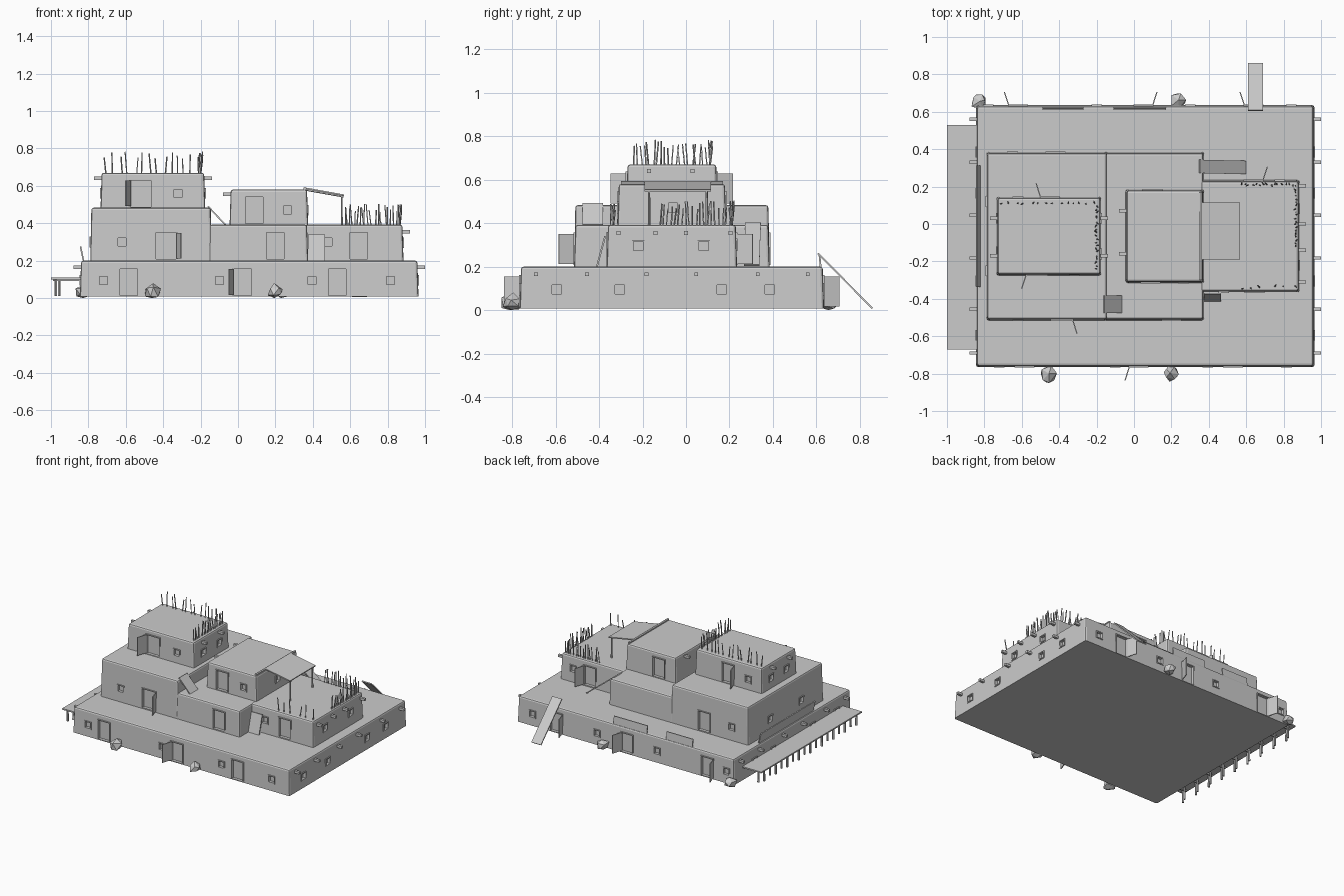
import bpy, bmesh, math, random
from mathutils import Matrix, Vector

if "Cube" in bpy.data.objects:
    bpy.data.objects.remove(bpy.data.objects["Cube"])
random.seed(4)


def add_box(bm, lo, hi, M=Matrix()):
    lo, hi = Vector(lo), Vector(hi)
    s = hi - lo
    bmesh.ops.create_cube(bm, size=1, matrix=M @ Matrix.Translation((lo + hi) / 2) @ Matrix.Diagonal((s.x, s.y, s.z, 1)))


def finish(bm, name):
    me = bpy.data.meshes.new(name)
    bmesh.ops.recalc_face_normals(bm, faces=bm.faces)
    bm.to_mesh(me)
    bm.free()
    ob = bpy.data.objects.new(name, me)
    bpy.context.collection.objects.link(ob)
    return ob


def bar(bm, a, b, r, sides=4):
    a, b = Vector(a), Vector(b)
    d = b - a
    M = Matrix.Translation((a + b) / 2) @ d.to_track_quat('Z', 'Y').to_matrix().to_4x4()
    bmesh.ops.create_cone(bm, cap_ends=True, segments=sides, radius1=r, radius2=r * .9, depth=d.length, matrix=M)


def plank(name, a, b, side, t=.008):
    """Flat board from a to b; side is its half-width vector."""
    a, b, side = Vector(a), Vector(b), Vector(side)
    n = (b - a).cross(side).normalized() * t / 2
    bm = bmesh.new()
    v = [bm.verts.new(p + s * side + k * n) for p in (a, b) for s in (-1, 1) for k in (-1, 1)]
    bmesh.ops.convex_hull(bm, input=v)
    return finish(bm, name)


def block(name, x, y, z, openings, vigas=(), taper=.006):
    """Adobe room with rounded edges, recessed openings, frames, doors and roof beams.
    opening = (side, position, bottom, width, height, leaf) with leaf -1, 0 or 1."""
    bm = bmesh.new()
    add_box(bm, (x[0], y[0], z[0]), (x[1], y[1], z[1]))
    for v in bm.verts:
        if v.co.z > (z[0] + z[1]) / 2:
            v.co.x += taper if v.co.x < sum(x) / 2 else -taper
            v.co.y += taper if v.co.y < sum(y) / 2 else -taper
    edges = [e for e in bm.edges if max(v.co.z for v in e.verts) > z[0] + .01]
    bmesh.ops.bevel(bm, geom=edges, offset=.012, segments=2, affect='EDGES', profile=.5)
    room = finish(bm, name)
    cut, trim = bmesh.new(), bmesh.new()
    wall = {'F': (y[0], 0), 'R': (x[1], 90), 'B': (y[1], 180), 'L': (x[0], -90)}

    def side_matrix(side, c, h):
        w, ang = wall[side]
        p = (c, w, h) if side in 'FB' else (w, c, h)
        return Matrix.Translation(p) @ Matrix.Rotation(math.radians(ang), 4, 'Z')

    for side, c, b, w, h, leaf in openings:
        M = side_matrix(side, c, b)
        add_box(cut, (-w / 2, -.03, 0), (w / 2, .022, h), M)
        f = .007
        for s in (-1, 1):
            add_box(trim, (s * w / 2 - f / 2, -.003, 0), (s * w / 2 + f / 2, .018, h), M)
        add_box(trim, (-w / 2 - f / 2, -.003, h - f / 2), (w / 2 + f / 2, .018, h + f / 2), M)
        if h < .08:
            add_box(trim, (-w / 2 - f / 2, -.003, -f / 2), (w / 2 + f / 2, .018, f / 2), M)
        if leaf:
            D = M @ Matrix.Translation((leaf * w / 2, 0, 0)) @ Matrix.Rotation(math.radians(leaf * 18), 4, 'Z')
            add_box(trim, (-.003, -.075, .003), (.003, .004, h - .004), D)
    for side, c, h in vigas:
        add_box(trim, (-.009, -.035, -.009), (.009, .02, .009), side_matrix(side, c, h))
    cutter = finish(cut, name + "_cutter")
    mod = room.modifiers.new("openings", 'BOOLEAN')
    mod.operation, mod.object, mod.solver = 'DIFFERENCE', cutter, 'EXACT'
    cutter.hide_render = True
    cutter.hide_set(True)
    finish(trim, name + "_frames_and_beams")
    return room


def win(side, z, *cs):
    return [(side, c, z, .05, .05, 0) for c in cs]


def door(side, c, z, leaf=0, w=.1):
    return (side, c, z, w, .145, leaf)


# Ground floor
beam_y = (-.69, -.455, -.182, .047, .33, .56)
block("ground_floor", (-.845, .965), (-.765, .635), (.008, .2),
      [door('F', -.585, .014), door('F', .025, .014, -1), door('F', .53, .014),
       door('B', -.62, .014, 1), door('B', .05, .014, -1), door('B', .64, .014, 1)]
      + win('F', .07, -.72, -.1, .395, .815) + win('B', .07, -.78, -.2, .3, .84)
      + win('R', .07, -.595, -.305, .165, .385) + win('L', .07, -.595, -.305, .165, .385),
      [(s, c, .165) for s in 'RL' for c in beam_y])

# Second storey: tall left part, lower middle part, right wing
block("second_floor_left", (-.79, -.14), (-.515, .385), (.195, .483),
      [door('F', -.385, .208, 1, .115), door('B', -.42, .208, 0)]
      + win('F', .275, -.62) + win('B', .275, -.65) + win('L', .275, -.25, .12))
block("second_floor_middle", (-.16, .375), (-.515, .385), (.195, .392), [door('F', .2, .208)])
block("second_floor_right", (.35, .885), (-.365, .235), (.195, .392),
      [door('F', .645, .208), door('B', .64, .208, -1)] + win('F', .275, .48) + win('B', .275, .78)
      + win('R', .27, -.22, .082), [('R', c, .355) for c in (-.31, -.14, 0, .205)])

# Third storey rooms
block("upper_room_left", (-.735, -.175), (-.275, .145), (.478, .67),
      [door('F', -.52, .488, -1, .115), door('B', -.45, .488, 1)] + win('F', .535, -.32)
      + win('B', .535, -.62) + win('R', .535, -.16, .03) + win('L', .535, -.15, .03),
      [(s, c, .64) for s in 'RL' for c in (-.17, .03)])
block("upper_room_middle", (-.045, .375), (-.315, .185), (.388, .58),
      [door('F', .087, .398), door('B', .1, .398)] + win('F', .445, .265) + win('R', .445, -.06),
      [('L', c, .555) for c in (-.16, .07)])

# Awning beside the middle room
plank("awning_roof", (.355, -.037, .588), (.567, -.037, .55), (0, .153, 0))
bm = bmesh.new()
for y in (-.17, .095):
    bar(bm, (.555, y, .388), (.555, y, .552), .006, 6)
    bar(bm, (.36, y, .58), (.565, y, .543), .006, 6)
bar(bm, (.358, -.3, .585), (.358, .17, .585), .009, 6)
finish(bm, "awning_posts")

# Side porch on posts
bm = bmesh.new()
add_box(bm, (-1, -.67, .1), (-.835, .53, .11))
for i in range(9):
    y = -.62 + i * 1.1 / 8
    for x in (-.975, -.955):
        bar(bm, (x, y + (x + .965) * 2, .01), (x, y + (x + .965) * 2, .102), .008, 6)
    add_box(bm, (-.99, y - .006, .09), (-.84, y + .006, .101))
finish(bm, "side_porch")

# Leaning boards and ramps
plank("back_ramp", (.65, .607, .26), (.65, .858, .008), (.04, 0, 0))
plank("roof_ramp", (-.16, -.43, .49), (-.068, -.43, .392), (0, .047, 0))
plank("wing_ramp", (.35, .308, .4), (.595, .302, .206), (0, .036, 0))
plank("leaning_board", (.42, -.372, .34), (.42, -.41, .2), (.045, 0, 0))
plank("left_parapet", (-.842, -.012, .275), (-.825, -.012, .195), (0, .325, 0))
plank("back_parapet_a", (-.38, .614, .255), (-.38, .62, .195), (.11, 0, 0))
plank("back_parapet_b", (.03, .614, .255), (.03, .62, .195), (.14, 0, 0))

# Stick fences on the roofs
def fence(name, a, b, n, h):
    bm = bmesh.new()
    a, b = Vector(a), Vector(b)
    for i in range(n):
        p = a.lerp(b, (i + random.uniform(-.3, .3)) / (n - 1))
        tip = p + Vector((random.uniform(-.012, .012), random.uniform(-.012, .012), h * random.uniform(.65, 1)))
        bar(bm, p - Vector((0, 0, .01)), tip, .004, 4)
    finish(bm, name)


fence("upper_fence_back", (-.7, .11, .67), (-.21, .11, .67), 14, .115)
fence("upper_fence_right", (-.2, -.24, .67), (-.2, .1, .67), 20, .115)
fence("wing_fence_back", (.57, .21, .39), (.85, .21, .39), 15, .115)
fence("wing_fence_right", (.865, -.12, .39), (.865, .2, .39), 20, .115)
fence("wing_fence_front", (.58, -.345, .39), (.85, -.33, .39), 6, .1)

# Boulders around the base
for i, (x, y, r) in enumerate(((-.83, .655, .042), (.235, .66, .042), (-.46, -.805, .046), (.2, -.8, .042))):
    bm = bmesh.new()
    bmesh.ops.create_icosphere(bm, subdivisions=1, radius=r, matrix=Matrix.Translation((x, y, .032)))
    for v in bm.verts:
        v.co += Vector([random.uniform(-.008, .008) for _ in range(3)])
        v.co.z = max(v.co.z, 0)
    finish(bm, "boulder_%d" % (i + 1))
